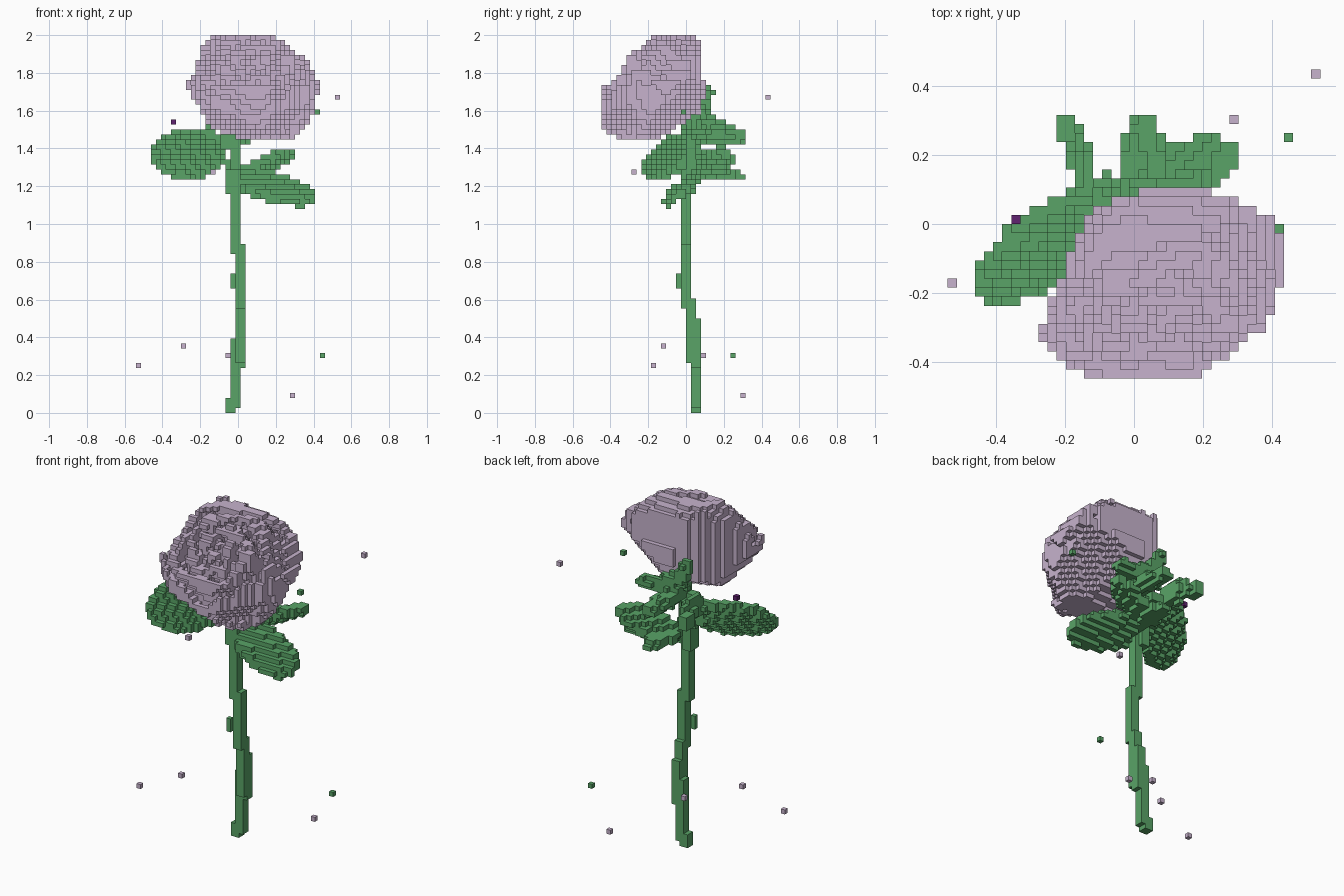
import bpy, bmesh, math
from mathutils import Vector
from mathutils.geometry import intersect_point_line

old = bpy.data.objects.get("Cube")
if old:
    bpy.data.objects.remove(old)

H = 2 / 76  # voxel edge length
NX, NY, NZ = 20, 17, 76


def material(name, rgb):
    m = bpy.data.materials.new(name)
    m.use_nodes = True
    m.diffuse_color = (*rgb, 1)
    m.node_tree.nodes["Principled BSDF"].inputs["Base Color"].default_value = (*rgb, 1)
    return m


MAUVE = material("mauve petal", (0.57, 0.45, 0.61))
GREEN = material("leaf green", (0.1, 0.37, 0.135))
PLUM = material("dark plum", (0.115, 0.016, 0.16))


def centre(c):
    return Vector((c[0] * H, (c[1] + .5) * H, (c[2] + .5) * H))


def cell_at(p):
    return (round(p[0] / H), math.floor(p[1] / H), math.floor(p[2] / H))


GRID = [(i, j, k) for i in range(-NX, NX + 1) for j in range(-NY, NY) for k in range(NZ)]
POINTS = [(c, centre(c)) for c in GRID]
used = set()


def fill(test):
    return {c for c, p in POINTS if test(p)}


def build(name, cells, mat):
    """Skin a set of voxels, leaving out faces between neighbours."""
    cells = cells - used
    used.update(cells)
    bm = bmesh.new()
    verts = {}

    def vert(key):
        if key not in verts:
            verts[key] = bm.verts.new(((key[0] - .5) * H, key[1] * H, key[2] * H))
        return verts[key]

    for c in cells:
        for a in range(3):
            b, d = (a + 1) % 3, (a + 2) % 3
            for side in (0, 1):
                n = list(c)
                n[a] += 2 * side - 1
                if tuple(n) in cells:
                    continue
                loop = []
                for s, t in ((0, 0), (1, 0), (1, 1), (0, 1)):
                    q = list(c)
                    q[a] += side
                    q[b] += s
                    q[d] += t
                    loop.append(vert(tuple(q)))
                bm.faces.new(loop if side else loop[::-1])
    me = bpy.data.meshes.new(name)
    bm.to_mesh(me)
    bm.free()
    me.materials.append(mat)
    ob = bpy.data.objects.new(name, me)
    bpy.context.collection.objects.link(ob)
    return ob


def inside(poly, x, y):
    hit = False
    for (x1, y1), (x2, y2) in zip(poly, poly[1:] + poly[:1]):
        if (y1 > y) != (y2 > y) and x < x1 + (y - y1) * (x2 - x1) / (y2 - y1):
            hit = not hit
    return hit


def box(x0, x1, y0, y1, z0, z1):
    return fill(lambda p: x0 < p.x < x1 and y0 < p.y < y1 and z0 < p.z < z1)


def leaf(base, tip, across, half_width, half_thick=.03):
    """Flat oval blade from base to tip, spread along the across direction."""
    base, tip = Vector(base), Vector(tip)
    mid, axis = (base + tip) / 2, (tip - base).normalized()
    w = Vector(across)
    w = (w - axis * w.dot(axis)).normalized()
    n, half = axis.cross(w), (tip - base).length / 2

    def test(p):
        d = p - mid
        r = (d.dot(axis) / half) ** 2 + (d.dot(w) / half_width) ** 2
        return r < 1 and abs(d.dot(n)) < half_thick * (1.1 - .4 * r)
    return fill(test)


def tube(points, radius):
    pts = [Vector(p) for p in points]

    def test(p):
        for a, b in zip(pts, pts[1:]):
            q, t = intersect_point_line(p, a, b)
            q = a.lerp(b, min(1, max(0, t)))
            if (p - q).length < radius:
                return True
        return False
    return fill(test)


# Bloom: a rounded cup leaning forward, where six simple profiles overlap
SIDE = [(-.45, 1.46), (-.45, 1.72), (-.34, 1.79), (-.32, 1.88), (-.14, 2.01), (.06, 2.01),
        (.1, 1.7), (.08, 1.57), (-.02, 1.46)]
FRONT = [(-.12, 1.46), (-.265, 1.72), (-.265, 1.82), (-.19, 1.96), (-.12, 2.01), (.23, 2.01),
         (.34, 1.91), (.43, 1.74), (.43, 1.61), (.3, 1.46)]
TOP = [(-.13, -.45), (.18, -.45), (.43, -.26), (.43, 0), (.25, .085), (.12, .12),
       (-.03, .085), (-.13, .03), (-.265, -.27), (-.265, -.36)]
BACK_LEFT = [(-.34, 1.72), (-.32, 1.78), (-.13, 1.885), (-.015, 1.905), (.17, 1.85), (.445, 1.625),
             (.355, 1.51), (.295, 1.38), (.1, 1.4), (-.1, 1.43)]
BACK_RIGHT = [(-.12, 1.83), (.13, 1.71), (.13, 1.25), (0, 1.19), (-.39, 1.18), (-.5, 1.34),
              (-.47, 1.57), (-.25, 1.79)]
LEFTWARD, BACK_LEFT_UP = Vector((.82, .574, 0)), Vector((.248, -.354, .911))
BACK_RIGHTWARD, BACK_RIGHT_UP = Vector((-.766, .643, 0)), Vector((.325, .387, .868))


def in_bloom(p):
    u, v = p.dot(LEFTWARD), p.dot(Vector((-.248, .354, .911)))
    return (p.z > 1.46 and inside(SIDE, p.y, p.z) and inside(FRONT, p.x, p.z)
            and inside(TOP, p.x, p.y)
            and abs((u + .025) / .39) ** 2.6 + abs((v - 1.5) / .37) ** 2.6 < 1
            and inside(BACK_LEFT, -u, p.dot(BACK_LEFT_UP))
            and inside(BACK_RIGHT, p.dot(BACK_RIGHTWARD), p.dot(BACK_RIGHT_UP)))


bloom = fill(in_bloom)


# Broken spiral gaps between petals, cut into the open side of the bloom
def petal_gap(c):
    i, j, k = c
    depth = next((s for s in range(1, 4)
                  if (i, j - s, k + s) not in bloom or (i + s, j - s, k + s) not in bloom), 9)
    p = centre(c)
    u, v = p.x - .08, (p.y + p.z - 1.56) * .707
    r, a = math.hypot(u, v * 1.1), math.atan2(v, u)
    wave = math.sin(r * 62 + a * 2 + 1.3 * math.sin(a * 5 + r * 20))
    return depth <= (3 if wave > .8 and r < .2 else 2 if wave > .6 else 1 if wave > .1 else 0)


build("bloom", {c for c in bloom if not petal_gap(c)}, MAUVE)
used.update(bloom)

# Stem of offset lengths, with a thorn
stem = (box(-.07, -.014, .027, .082, 0, .08) | box(-.041, .014, .027, .082, .03, .39)
        | box(-.014, .041, .027, .082, .23, .5) | box(-.014, .041, 0, .055, .27, .61)
        | box(-.014, .041, -.027, .027, .56, .89) | box(-.041, .014, -.027, .027, .83, 1.3)
        | box(-.069, -.014, -.027, .055, 1.17, 1.3) | box(-.041, .014, 0, .055, 1.28, 1.55)
        | box(-.041, -.014, -.055, -.027, .67, .73))
build("stem", stem, GREEN)

# Green cup and sepals behind the bloom
cup = fill(lambda p: (p - Vector((.03, .06, 1.54))).length < .085)
build("cup", cup | box(-.1, .014, 0, .06, 1.39, 1.5), GREEN)
build("sepal_back", leaf((.02, .03, 1.48), (.03, .32, 1.47), (1, 0, -.4), .065, .035), GREEN)
build("sepal_left", leaf((0, .06, 1.52), (.23, .13, 1.54), (0, 1, .4), .05), GREEN)
build("sepal_upper", leaf((.02, .07, 1.5), (-.1, .125, 1.73), (1, .3, 0), .04), GREEN)

# Leaves
build("leaf_right", leaf((-.1, .08, 1.42), (-.435, -.22, 1.31), (-.45, .5, .85), .155), GREEN)
build("leaf_right_stalk", tube([(-.02, .03, 1.31), (-.1, .07, 1.35), (-.16, .06, 1.39)], .028)
      | tube([(-.05, .07, 1.44), (-.16, .1, 1.46)], .028), GREEN)
build("leaf_left_front", leaf((-.02, .03, 1.25), (.41, -.06, 1.13), (0, .75, .55), .115), GREEN)
build("leaf_left_back", leaf((0, .1, 1.26), (.3, .21, 1.38), (-.3, .8, -.4), .09)
      | leaf((.02, .03, 1.28), (.04, .31, 1.25), (1, 0, .2), .06)
      | tube([(-.01, .02, 1.26), (.08, .1, 1.29)], .03), GREEN)
build("leaf_right_back", leaf((-.15, .06, 1.49), (-.16, .28, 1.46), (0, 0, 1), .07, .027)
      | box(-.235, -.18, .24, .31, 1.41, 1.51), GREEN)

# Loose floating specks
SPECKS = [(.521, .425, 1.68, MAUVE), (-.521, -.18, .24, MAUVE), (-.28, -.13, .35, MAUVE),
          (.30, .29, .10, MAUVE), (-.055, .095, .29, MAUVE), (-.14, -.27, 1.265, MAUVE),
          (.44, .24, .29, GREEN), (.411, -.015, 1.6, GREEN), (-.335, .02, 1.545, PLUM)]
for n, (x, y, z, mat) in enumerate(SPECKS, 1):
    cell = cell_at((x, y, z))
    used.discard(cell)
    build(f"speck_{n}", {cell}, mat)
